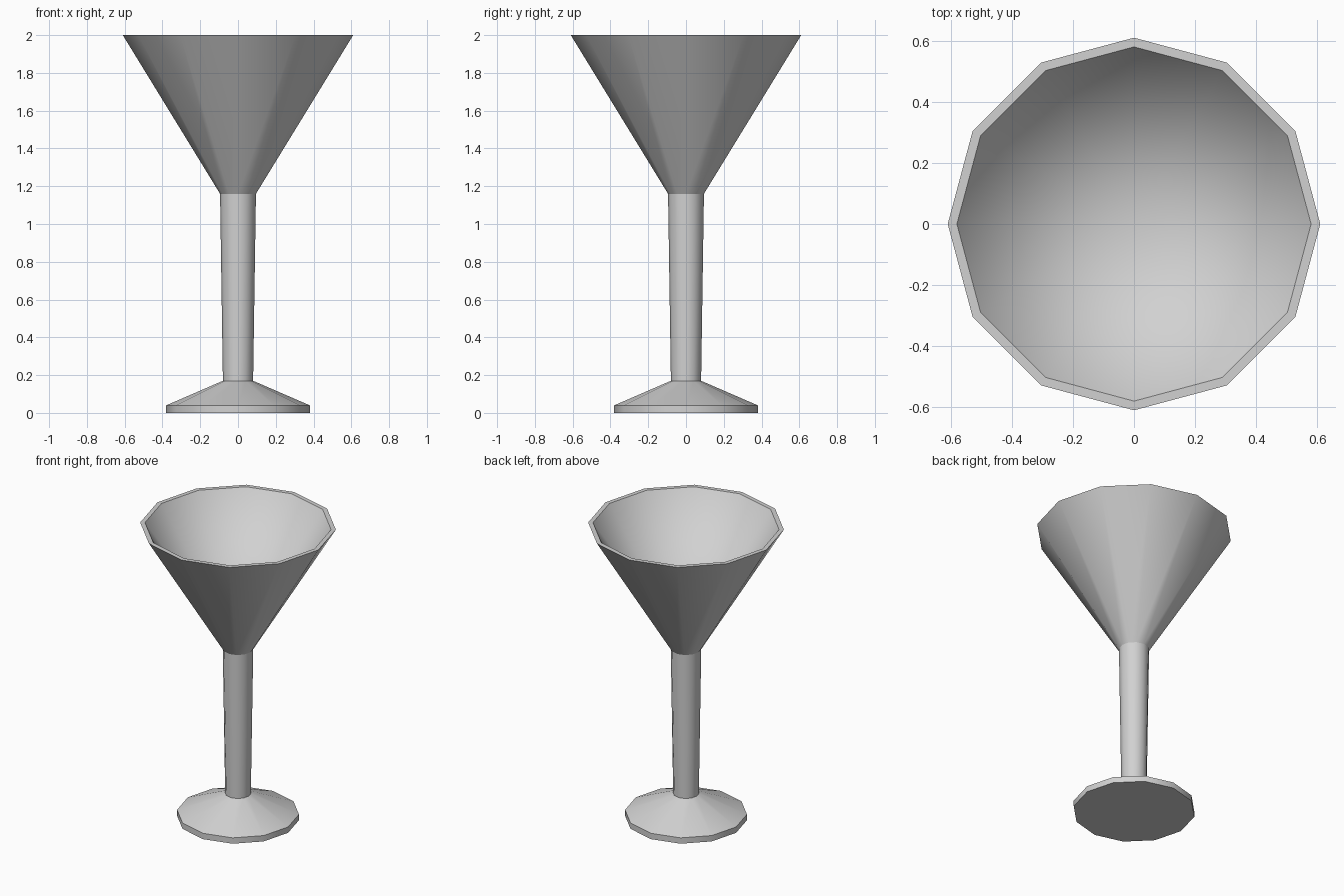
import bpy
import bmesh
from math import cos, sin, tau

SIDES = 12

cube = bpy.data.objects.get("Cube")
if cube:
    bpy.data.objects.remove(cube, do_unlink=True)

# One plain grey for the whole glass
grey = bpy.data.materials.new("light grey")
grey.use_nodes = True
colour = (0.64, 0.64, 0.64, 1)
grey.diffuse_color = colour
grey.node_tree.nodes["Principled BSDF"].inputs["Base Color"].default_value = colour


def lathe(name, profile):
    """Turn (radius, height) points into a smooth part with crisp rings."""
    bm = bmesh.new()
    rings = []
    for r, z in profile:
        count = SIDES if r else 1
        rings.append([bm.verts.new((r * cos(tau * i / SIDES), r * sin(tau * i / SIDES), z))
                      for i in range(count)])
    for low, high in zip(rings, rings[1:]):
        for i in range(SIDES):
            j = (i + 1) % SIDES
            corners = [low[i % len(low)], low[j % len(low)],
                       high[j % len(high)], high[i % len(high)]]
            bm.faces.new(list(dict.fromkeys(corners)))
    for face in bm.faces:
        face.smooth = True
    # Edges running around the axis stay sharp, edges along the profile are smooth
    for ring in rings:
        if len(ring) > 1:
            for i, v in enumerate(ring):
                edge = bm.edges.get((v, ring[(i + 1) % SIDES]))
                edge.smooth = False
    mesh = bpy.data.meshes.new(name)
    bm.to_mesh(mesh)
    bm.free()
    mesh.materials.append(grey)
    obj = bpy.data.objects.new(name, mesh)
    bpy.context.collection.objects.link(obj)
    return obj


# Foot: flat underside, short rim, sloping top
lathe("foot", [(0, 0), (0.38, 0), (0.38, 0.04), (0.08, 0.17)])

# Stem: widens slightly towards the bowl
lathe("stem", [(0.08, 0.17), (0.095, 1.16)])

# Bowl: outer cone, flat lip, inner cone down to a point
lathe("bowl", [(0.095, 1.16), (0.61, 2), (0.58, 2), (0, 1.18)])
